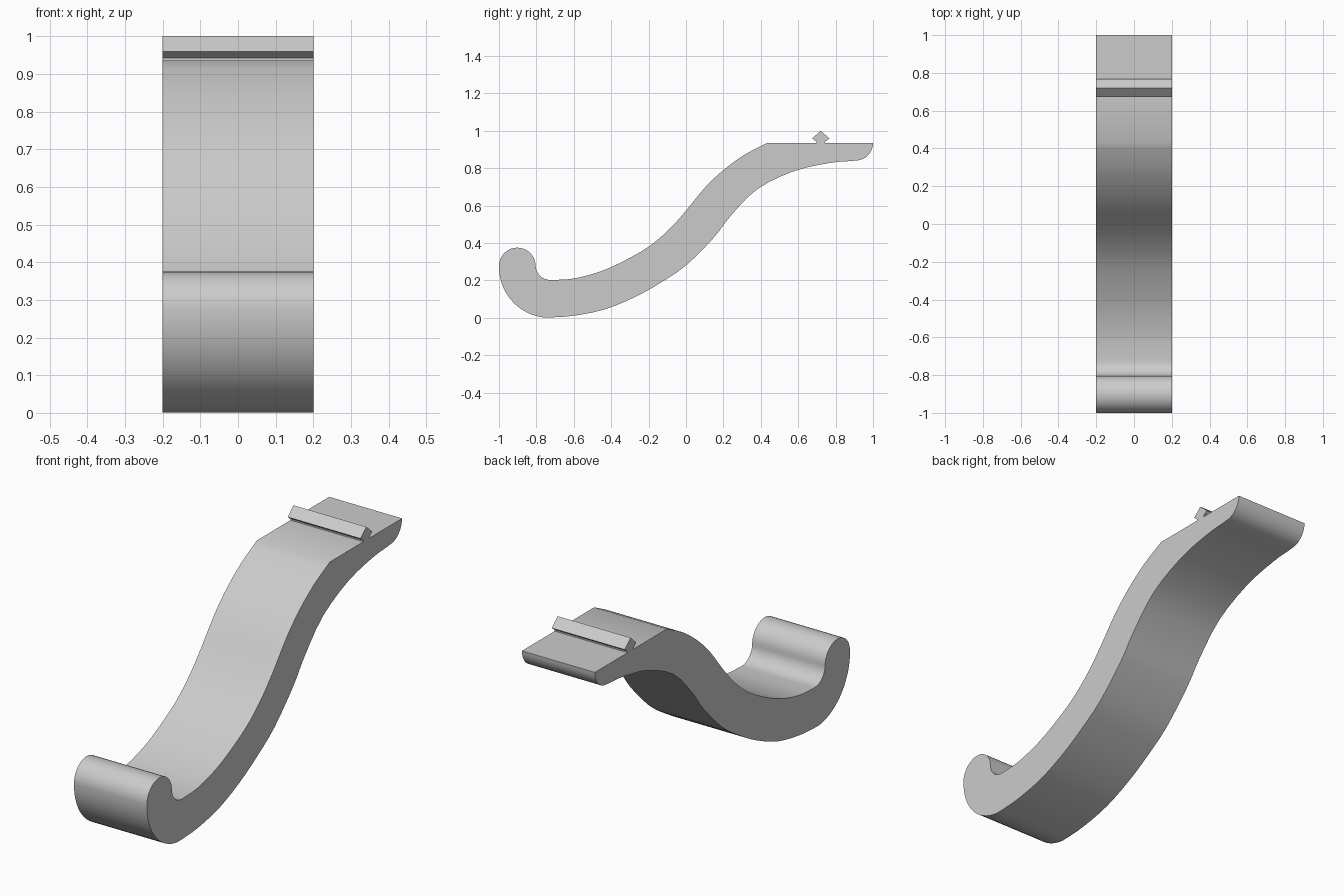
import bpy, bmesh, math
from mathutils import Vector

cube = bpy.data.objects.get("Cube")
if cube:
    bpy.data.objects.remove(cube)

HALF_WIDTH = 0.2


def arc(cy, cz, ry, rz, start, end, steps):
    """Points on an elliptical arc in the side plane, angles in degrees."""
    angles = [math.radians(start + (end - start) * i / steps) for i in range(steps + 1)]
    return [Vector((cy + ry * math.cos(a), cz + rz * math.sin(a))) for a in angles]


def spline(points, steps=3):
    """Smooth curve through the given points."""
    p = [Vector(q) for q in points]
    p = [2 * p[0] - p[1]] + p + [2 * p[-1] - p[-2]]
    out = []
    for a, b, c, d in zip(p, p[1:], p[2:], p[3:]):
        for i in range(steps):
            t = i / steps
            out.append(0.5 * (2 * b + (c - a) * t + (2 * a - 5 * b + 4 * c - d) * t**2
                              + (3 * b - a - 3 * c + d) * t**3))
    return out + [p[-2]]


# Side profile: hook, upper curve, locking rib, rounded tail, lower curve
hook_tip = arc(-0.902, 0.277, 0.098, 0.098, 180, 0, 20)
hook_inside = arc(-0.724, 0.28, 0.08, 0.078, 180, 270, 10)[1:]
upper_curve = spline([(-0.71, 0.202), (-0.6, 0.21), (-0.46, 0.247), (-0.33, 0.305),
                      (-0.2, 0.38), (-0.09, 0.473), (0, 0.573), (0.1, 0.695),
                      (0.2, 0.79), (0.31, 0.87), (0.435, 0.935)])
rib = [Vector(q) for q in [(0.697, 0.935), (0.697, 0.942), (0.675, 0.959), (0.72, 1.0),
                           (0.767, 0.959), (0.744, 0.942), (0.744, 0.935)]]
tail_end = arc(0.908, 0.935, 0.092, 0.094, 0, -90, 10)
lower_curve = spline([(0.88, 0.838), (0.77, 0.828), (0.58, 0.785), (0.38, 0.687),
                      (0.235, 0.54), (0.15, 0.43), (0, 0.28), (-0.14, 0.185),
                      (-0.275, 0.11), (-0.435, 0.045), (-0.6, 0.011), (-0.72, 0.002)])
hook_outside = arc(-0.73, 0.272, 0.27, 0.272, 270, 180, 16)[1:-1]
profile = hook_tip + hook_inside + upper_curve + rib + tail_end + lower_curve + hook_outside

# Extrude the profile across the width
bm = bmesh.new()
side = bm.faces.new([bm.verts.new((-HALF_WIDTH, q.x, q.y)) for q in profile])
result = bmesh.ops.extrude_face_region(bm, geom=[side], use_keep_orig=True)
moved = [v for v in result["geom"] if isinstance(v, bmesh.types.BMVert)]
bmesh.ops.translate(bm, verts=moved, vec=(2 * HALF_WIDTH, 0, 0))
bmesh.ops.remove_doubles(bm, verts=bm.verts, dist=0.0005)
bmesh.ops.recalc_face_normals(bm, faces=bm.faces)
mesh = bpy.data.meshes.new("curved_hook_lever")
bm.to_mesh(mesh)
bm.free()

# Plain grey material
grey = bpy.data.materials.new("light_grey")
grey.use_nodes = True
colour = (0.6, 0.6, 0.6, 1)
grey.diffuse_color = colour
grey.node_tree.nodes["Principled BSDF"].inputs["Base Color"].default_value = colour
mesh.materials.append(grey)

lever = bpy.data.objects.new("curved_hook_lever", mesh)
bpy.context.collection.objects.link(lever)
bpy.ops.object.select_all(action="DESELECT")
lever.select_set(True)
bpy.context.view_layer.objects.active = lever
bpy.ops.object.shade_smooth_by_angle(angle=math.radians(28))
